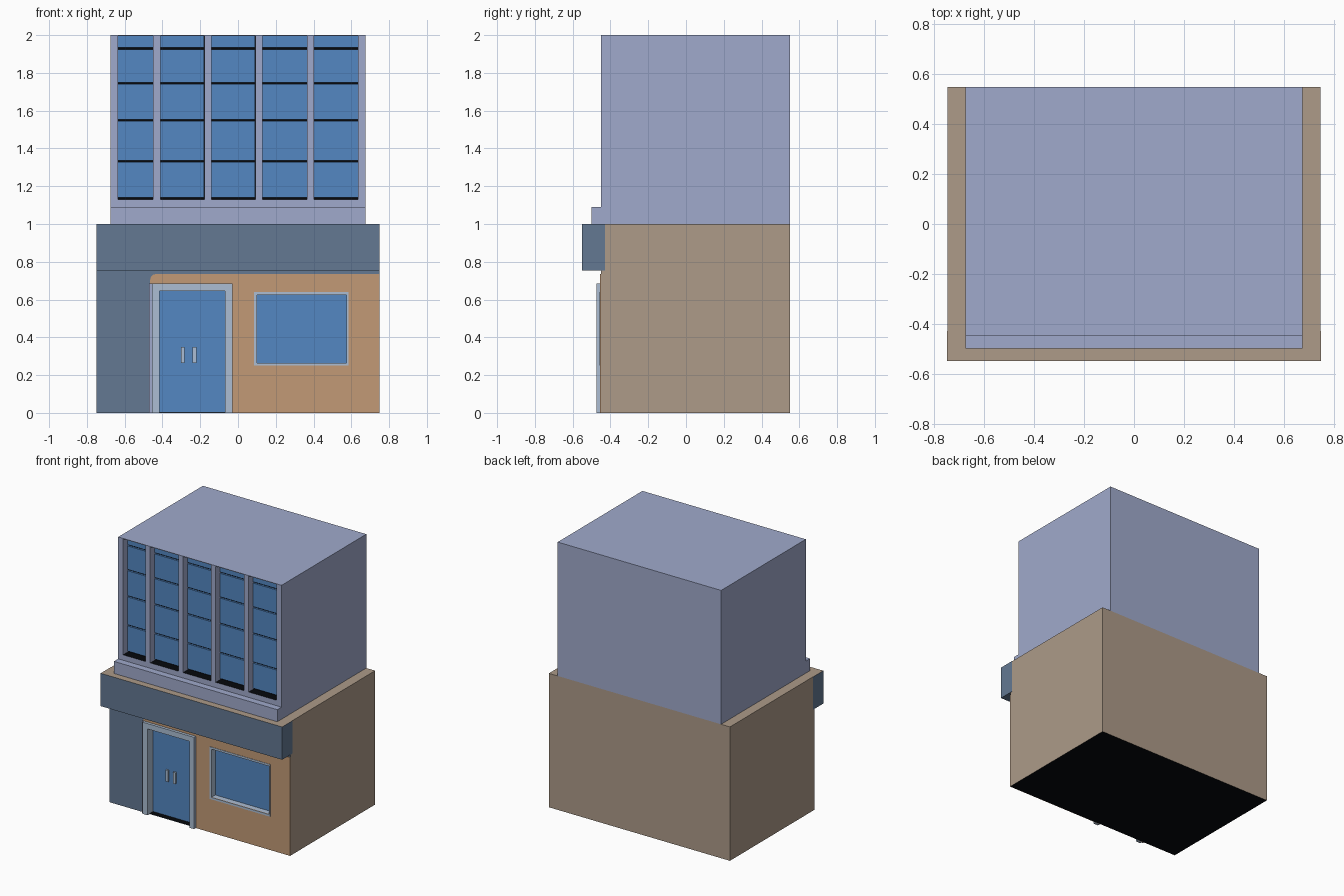
import bpy, bmesh, math

if "Cube" in bpy.data.objects:
    bpy.data.objects.remove(bpy.data.objects["Cube"])


def colour(name, r, g, b):
    m = bpy.data.materials.new(name)
    m.diffuse_color = [((c / 255 + 0.055) / 1.055) ** 2.4 if c > 10 else c / 255 / 12.92
                       for c in (r, g, b)] + [1]
    m.use_nodes = True
    m.node_tree.nodes["Principled BSDF"].inputs["Base Color"].default_value = m.diffuse_color
    return m


LAV = colour("lavender wall", 160, 170, 204)
TAN = colour("tan wall", 173, 155, 137)
ORANGE = colour("orange wall", 194, 154, 118)
SLATE = colour("slate blue", 99, 120, 146)
GLASS = colour("blue glass", 84, 135, 194)
TRIM = colour("pale trim", 172, 190, 212)
BLACK = colour("black", 6, 8, 12)


def prism(name, pts, y0, y1, *mats):
    """Extrude an (x, z) outline from y0 back to y1."""
    bm = bmesh.new()
    f = bm.faces.new([bm.verts.new((x, y0, z)) for x, z in pts])
    new = bmesh.ops.extrude_face_region(bm, geom=[f])["geom"]
    bmesh.ops.translate(bm, vec=(0, y1 - y0, 0),
                        verts=[v for v in new if isinstance(v, bmesh.types.BMVert)])
    bmesh.ops.recalc_face_normals(bm, faces=bm.faces)
    me = bpy.data.meshes.new(name)
    bm.to_mesh(me)
    bm.free()
    for m in mats:
        me.materials.append(m)
    ob = bpy.data.objects.new(name, me)
    bpy.context.collection.objects.link(ob)
    return ob


def rect(x0, x1, z0, z1):
    return [(x0, z0), (x1, z0), (x1, z1), (x0, z1)]


def box(name, x0, x1, y0, y1, z0, z1, *mats):
    return prism(name, rect(x0, x1, z0, z1), y0, y1, *mats)


def cut(ob, holes, y0, y1):
    """Cut rectangular recesses, then discard the cutters."""
    for h in holes:
        c = prism("cutter", rect(*h), y0, y1)
        c.hide_render = True
        mod = ob.modifiers.new("cut", "BOOLEAN")
        mod.operation, mod.solver, mod.object = "DIFFERENCE", "EXACT", c
        bpy.context.view_layer.update()
        me = bpy.data.meshes.new_from_object(
            ob.evaluated_get(bpy.context.evaluated_depsgraph_get()))
        ob.modifiers.clear()
        ob.data = me
        bpy.data.objects.remove(c)


def paint(ob, rule):
    for p in ob.data.polygons:
        p.material_index = rule(p.center, p.normal)


# ground floor block with recessed door and shop window
DOOR = (-0.415, -0.07, 0.004, 0.645)
SHOP = (0.10, 0.575, 0.265, 0.625)
ground = box("ground_floor", -0.748, 0.748, -0.45, 0.55, 0, 1, TAN, SLATE, TRIM, GLASS, BLACK)
cut(ground, [DOOR, SHOP], -0.6, -0.41)


def ground_rule(c, n):
    if abs(n.z) > 0.9 and c.z < 0.1:
        return 4
    if n.y < -0.9:
        return 3 if c.y > -0.43 else 1
    if c.y < -0.4 and abs(c.x) < 0.7:
        return 2
    return 0


paint(ground, ground_rule)

# orange front panel with a rounded top left corner
r = 0.03
corner = [(-0.465 + r - r * math.sin(a), 0.735 - r + r * math.cos(a))
          for a in (math.radians(d) for d in (0, 30, 60, 90))]
panel = prism("orange_panel", [(-0.465, 0), (0.748, 0), (0.748, 0.735)] + corner,
              -0.454, -0.449, ORANGE)
cut(panel, [DOOR[:2] + (-0.1, 0.645), SHOP], -0.6, -0.41)

# door frame and its outer edge strip
prism("door_frame", [(-0.455, 0), (-0.415, 0), (-0.415, 0.645), (-0.07, 0.645),
                     (-0.07, 0), (-0.03, 0), (-0.03, 0.685), (-0.455, 0.685)],
      -0.475, -0.45, TRIM)
box("door_frame_edge", -0.47, -0.455, -0.462, -0.45, 0, 0.685, LAV)

# door handles
for x in (-0.292, -0.23):
    box("door_handle", x - 0.01, x + 0.01, -0.425, -0.409, 0.265, 0.35, TRIM)

# shop window frame
frame = box("shop_window_frame", 0.085, 0.585, -0.457, -0.45, 0.25, 0.64, TRIM)
cut(frame, [SHOP], -0.6, -0.41)

# sign band, tan on top
band = box("front_band", -0.75, 0.75, -0.55, -0.43, 0.755, 1.0, SLATE, TAN)
paint(band, lambda c, n: 1 if n.z > 0.9 else 0)

# upper floor with five tall recessed windows
WINDOWS = [(-0.635, -0.45), (-0.41, -0.178), (-0.14, 0.092), (0.13, 0.365), (0.402, 0.635)]
upper = box("upper_floor", -0.675, 0.675, -0.45, 0.55, 1.0, 2.0, LAV, BLACK)
cut(upper, [(a, b, 1.13, 1.996) for a, b in WINDOWS], -0.6, -0.385)
paint(upper, lambda c, n: 1 if (n.y < -0.9 and c.y > -0.43) or
      (n.z > 0.9 and c.z < 1.2) else 0)
box("upper_ledge", -0.675, 0.675, -0.5, -0.445, 1.0, 1.09, LAV)

# panes with thin dark gaps between them
LEVELS = [1.135, 1.332, 1.549, 1.745, 1.93, 2.0]
for a, b in WINDOWS:
    for z0, z1 in zip(LEVELS, LEVELS[1:]):
        box("upper_pane", a + 0.001, b - 0.001, -0.40, -0.386,
            z0 + 0.005, min(z1 - 0.005, 1.995), GLASS)
